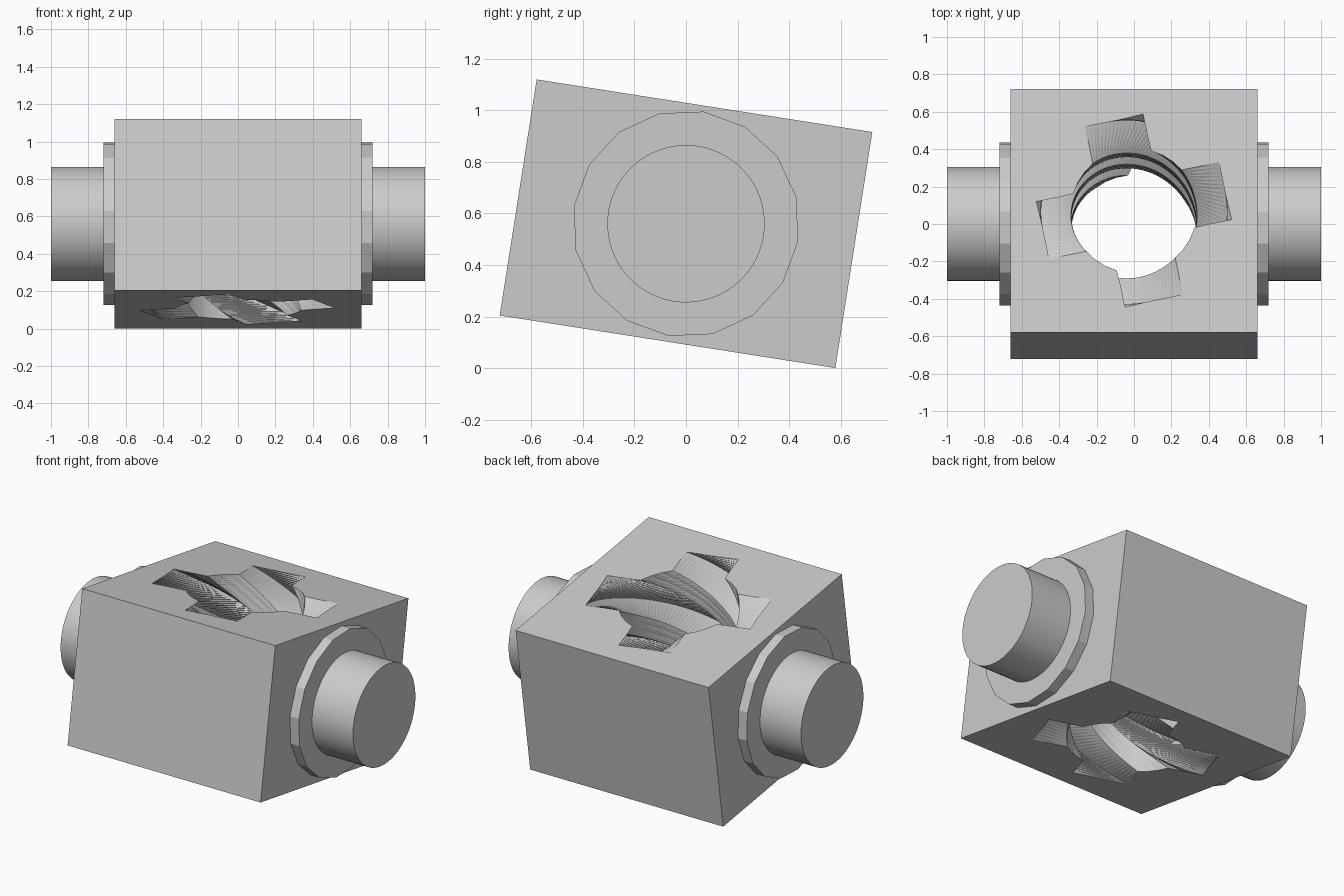
import bpy, bmesh
from math import radians, sin, cos, asin, pi
from mathutils import Matrix

if "Cube" in bpy.data.objects:
    bpy.data.objects.remove(bpy.data.objects["Cube"], do_unlink=True)

TILT = radians(-8.9)
CENTRE_Z = 0.56
HEIGHT = 0.926
BORE, REACH, HALF_SLOT = 0.337, 0.5, 0.16

grey = bpy.data.materials.new("plain_grey")
grey.use_nodes = True
grey.diffuse_color = (0.6, 0.6, 0.6, 1)
grey.node_tree.nodes["Principled BSDF"].inputs["Base Color"].default_value = (0.6, 0.6, 0.6, 1)


def add_object(name, bm):
    """Turn a bmesh into an object sharing the common tilt."""
    bmesh.ops.recalc_face_normals(bm, faces=bm.faces)
    mesh = bpy.data.meshes.new(name)
    bm.to_mesh(mesh)
    bm.free()
    mesh.materials.append(grey)
    obj = bpy.data.objects.new(name, mesh)
    bpy.context.collection.objects.link(obj)
    obj.location.z = CENTRE_Z
    obj.rotation_euler.x = TILT
    return obj


def select_only(obj):
    bpy.ops.object.select_all(action='DESELECT')
    obj.select_set(True)
    bpy.context.view_layer.objects.active = obj


def disc(name, side, sides, radius, inner, outer):
    """Cylinder along x between two distances from the middle."""
    bm = bmesh.new()
    place = Matrix.Translation((side * (inner + outer) / 2, 0, 0)) @ Matrix.Rotation(pi / 2, 4, 'Y')
    bmesh.ops.create_cone(bm, cap_ends=True, segments=sides, radius1=radius,
                          radius2=radius, depth=outer - inner, matrix=place)
    return add_object(name, bm)


def slot_profile():
    """Round bore with four square slots."""
    half = asin(HALF_SLOT / BORE)
    root = BORE * cos(half)
    points = []
    for k in range(4):
        c, s = cos(k * pi / 2), sin(k * pi / 2)
        arm = [(root, -HALF_SLOT), (REACH, -HALF_SLOT), (REACH, HALF_SLOT), (root, HALF_SLOT)]
        for f in (1 / 3, 2 / 3):
            a = half + f * (pi / 2 - 2 * half)
            arm.append((BORE * cos(a), BORE * sin(a)))
        points += [(x * c - y * s, x * s + y * c) for x, y in arm]
    return points


def twisted_cutter():
    """Sweep the slot profile up the bore while turning it."""
    bm = bmesh.new()
    top, steps, overshoot = HEIGHT / 2, 90, 0.04
    rate = radians(215.5) / HEIGHT
    profile = slot_profile()
    rings = []
    for i in range(steps + 1):
        z = (top + overshoot) * (2 * i / steps - 1)
        a = radians(12.5) + (z - top) * rate
        rings.append([bm.verts.new((x * cos(a) - y * sin(a), x * sin(a) + y * cos(a), z))
                      for x, y in profile])
    n = len(profile)
    for low, high in zip(rings, rings[1:]):
        for j in range(n):
            k = (j + 1) % n
            # split along one diagonal so the twisted walls stay planar
            bm.faces.new((low[j], low[k], high[k]))
            bm.faces.new((low[j], high[k], high[j]))
    bm.faces.new(rings[0][::-1])
    bm.faces.new(rings[-1])
    return add_object("bore_cutter", bm)


# Block with the twisted, slotted bore
bm = bmesh.new()
bmesh.ops.create_cube(bm, size=1, matrix=Matrix.Diagonal((1.32, 1.317, HEIGHT, 1)))
block = add_object("block", bm)
cutter = twisted_cutter()
cutter.hide_render = True
cut = block.modifiers.new("bore", 'BOOLEAN')
cut.operation = 'DIFFERENCE'
cut.solver = 'EXACT'
cut.object = cutter
select_only(block)
bpy.ops.object.modifier_apply(modifier=cut.name)
bpy.data.objects.remove(cutter, do_unlink=True)

# Flange and shaft stub on each side
for label, side in (("left", 1), ("right", -1)):
    disc("flange_" + label, side, 16, 0.44, 0.62, 0.72)
    shaft = disc("shaft_" + label, side, 64, 0.305, 0.62, 1.0)
    select_only(shaft)
    bpy.ops.object.shade_smooth_by_angle(angle=radians(30))
